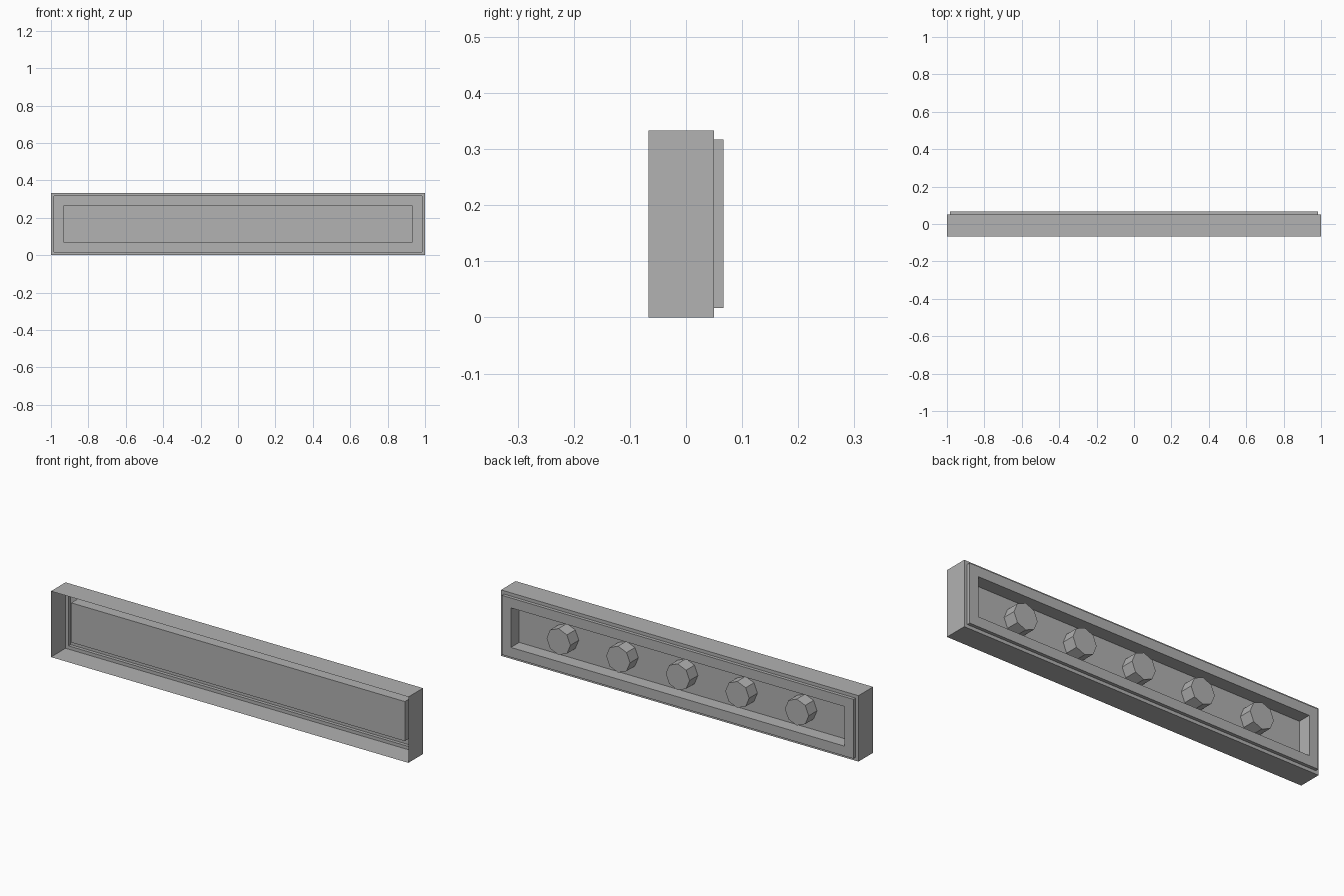
import bpy
import bmesh
from math import radians
from mathutils import Matrix, Vector

default = bpy.data.objects.get("Cube")
if default:
    bpy.data.objects.remove(default, do_unlink=True)

MID_Z = 1 / 6      # half of the height
DEPTH = 1 / 15     # half of the depth, also the rim width and pin radius
STEP = 1 / 60      # size of the step around the back edge

grey = bpy.data.materials.new("light_grey")
grey.use_nodes = True
colour = (0.445, 0.445, 0.445, 1)
grey.diffuse_color = colour
grey.node_tree.nodes["Principled BSDF"].inputs["Base Color"].default_value = colour


def finish(name, bm):
    mesh = bpy.data.meshes.new(name)
    bm.to_mesh(mesh)
    bm.free()
    mesh.materials.append(grey)
    obj = bpy.data.objects.new(name, mesh)
    bpy.context.collection.objects.link(obj)
    return obj


def ring(bm, inset, y):
    """Rectangle of vertices, inset from the outer edge, at depth y."""
    w, h = 1 - inset, MID_Z - inset
    return [bm.verts.new((sx * w, y, MID_Z + sz * h))
            for sx, sz in ((-1, -1), (1, -1), (1, 1), (-1, 1))]


# Thin shell: open front, outer walls, back step, rim, recess and its panel
bm = bmesh.new()
profile = [(0, -DEPTH), (0, DEPTH - STEP), (STEP, DEPTH - STEP),
           (STEP, DEPTH), (DEPTH, DEPTH), (DEPTH, 0)]
rings = [ring(bm, inset, y) for inset, y in profile]
for a, b in zip(rings, rings[1:]):
    for i in range(4):
        j = (i + 1) % 4
        bm.faces.new((a[j], a[i], b[i], b[j]))
bm.faces.new(reversed(rings[-1]))
finish("tile_shell", bm)

# Row of eight-sided pins standing in the recess
for n in range(5):
    bm = bmesh.new()
    bmesh.ops.create_cone(bm, cap_ends=True, segments=8, radius1=DEPTH,
                          radius2=DEPTH, depth=DEPTH)
    base = [f for f in bm.faces if f.normal.z < -0.9]
    bmesh.ops.delete(bm, geom=base, context='FACES_ONLY')
    bm.transform(Matrix.Rotation(radians(-90), 4, 'X'))
    pin = finish(f"recess_pin_{n + 1}", bm)
    pin.location = Vector(((n - 2) / 3, DEPTH / 2, MID_Z))
